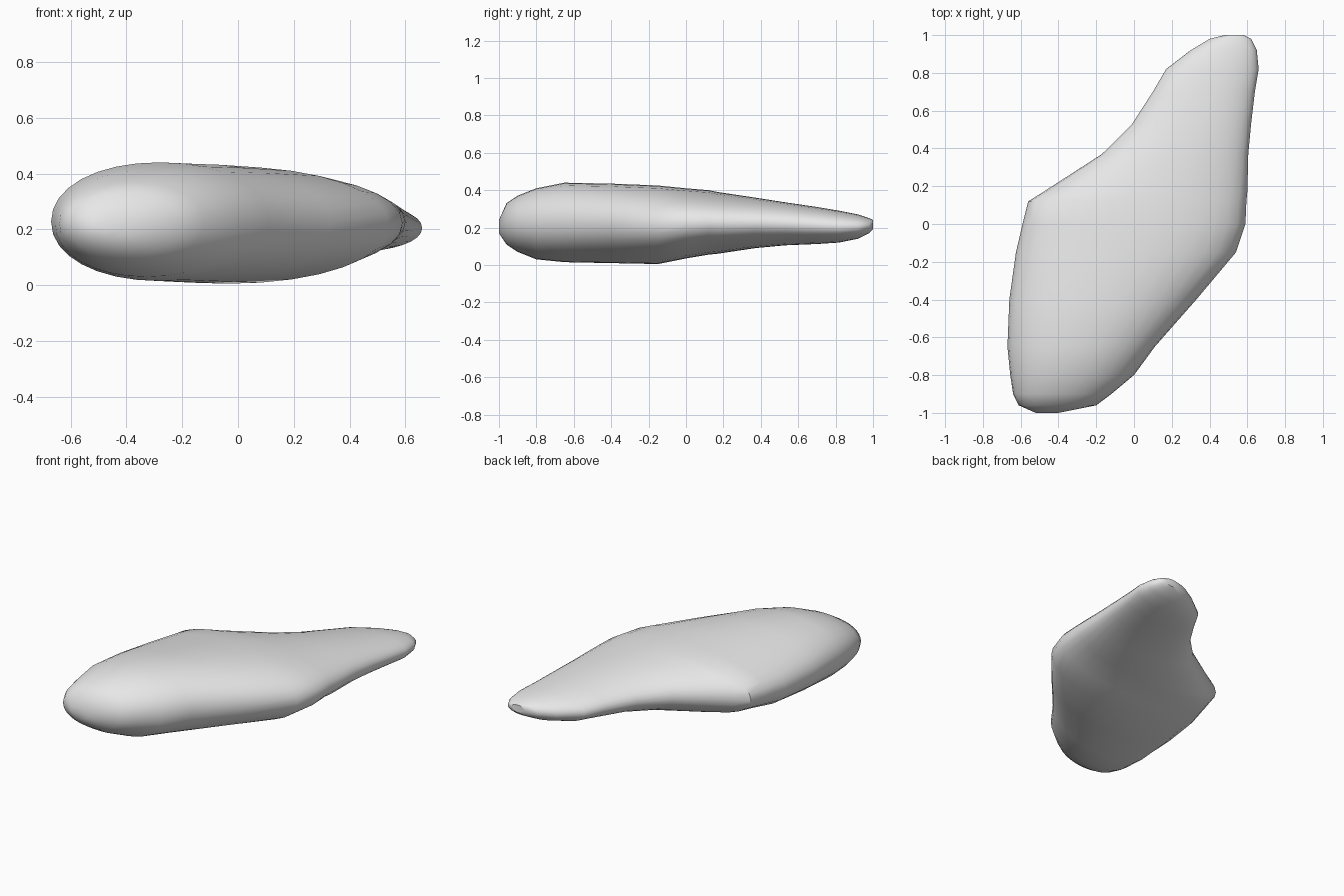
import bpy
import bmesh
import math

default_cube = bpy.data.objects.get("Cube")
if default_cube:
    bpy.data.objects.remove(default_cube, do_unlink=True)


def make_material(name, colour):
    material = bpy.data.materials.new(name)
    material.use_nodes = True
    material.diffuse_color = colour
    material.node_tree.nodes["Principled BSDF"].inputs["Base Color"].default_value = colour
    return material


def rounded(value, power):
    """Signed power, used to square off an ellipse slightly."""
    return math.copysign(abs(value) ** power, value)


def section_ring(mesh, station, sides, fullness):
    """Add one closed cross-section, lying across the length of the stone."""
    y, x_low, x_high, z_low, z_high = station
    centre_x, half_width = (x_low + x_high) / 2, (x_high - x_low) / 2
    centre_z, half_height = (z_low + z_high) / 2, (z_high - z_low) / 2
    ring = []
    for step in range(sides):
        angle = math.tau * step / sides
        x = centre_x + half_width * rounded(math.cos(angle), fullness)
        z = centre_z + half_height * rounded(math.sin(angle), fullness)
        ring.append(mesh.verts.new((x, y, z)))
    return ring


def loft(name, stations, material, sides=32, fullness=0.95):
    """Skin a row of cross-sections and close both ends."""
    mesh = bmesh.new()
    rings = [section_ring(mesh, station, sides, fullness) for station in stations]
    for ring, following in zip(rings, rings[1:]):
        for index in range(sides):
            after = (index + 1) % sides
            mesh.faces.new((ring[index], ring[after], following[after], following[index]))
    mesh.faces.new(rings[0])
    mesh.faces.new(rings[-1])
    bmesh.ops.recalc_face_normals(mesh, faces=mesh.faces[:])

    data = bpy.data.meshes.new(name)
    mesh.to_mesh(data)
    mesh.free()
    data.materials.append(material)
    item = bpy.data.objects.new(name, data)
    bpy.context.collection.objects.link(item)
    return item


# Outline and thickness of the stone: y, then the x limits, then the z limits
stone_stations = [
    (-1, -.52, -.4, .17, .24),
    (-.96, -.61, -.2, .11, .33),
    (-.9, -.64, -.12, .07, .37),
    (-.8, -.655, 0, .03, .41),
    (-.65, -.67, .11, .015, .44),
    (-.4, -.66, .33, .01, .435),
    (-.15, -.625, .54, .005, .425),
    (0, -.59, .59, .035, .41),
    (.12, -.56, .595, .055, .4),
    (.17, -.48, .6, .06, .39),
    (.37, -.17, .605, .09, .36),
    (.53, -.01, .62, .105, .335),
    (.7, .1, .64, .112, .31),
    (.82, .17, .66, .12, .29),
    (.92, .3, .65, .14, .27),
    (.98, .4, .62, .17, .25),
    (1, .48, .58, .19, .24),
]

# Smooth grey stone
grey = make_material("stone grey", (0.8, 0.8, 0.8, 1))
stone = loft("stone_body", stone_stations, grey)
bpy.context.view_layer.objects.active = stone
stone.select_set(True)
bpy.ops.object.shade_smooth_by_angle(angle=math.radians(40))
